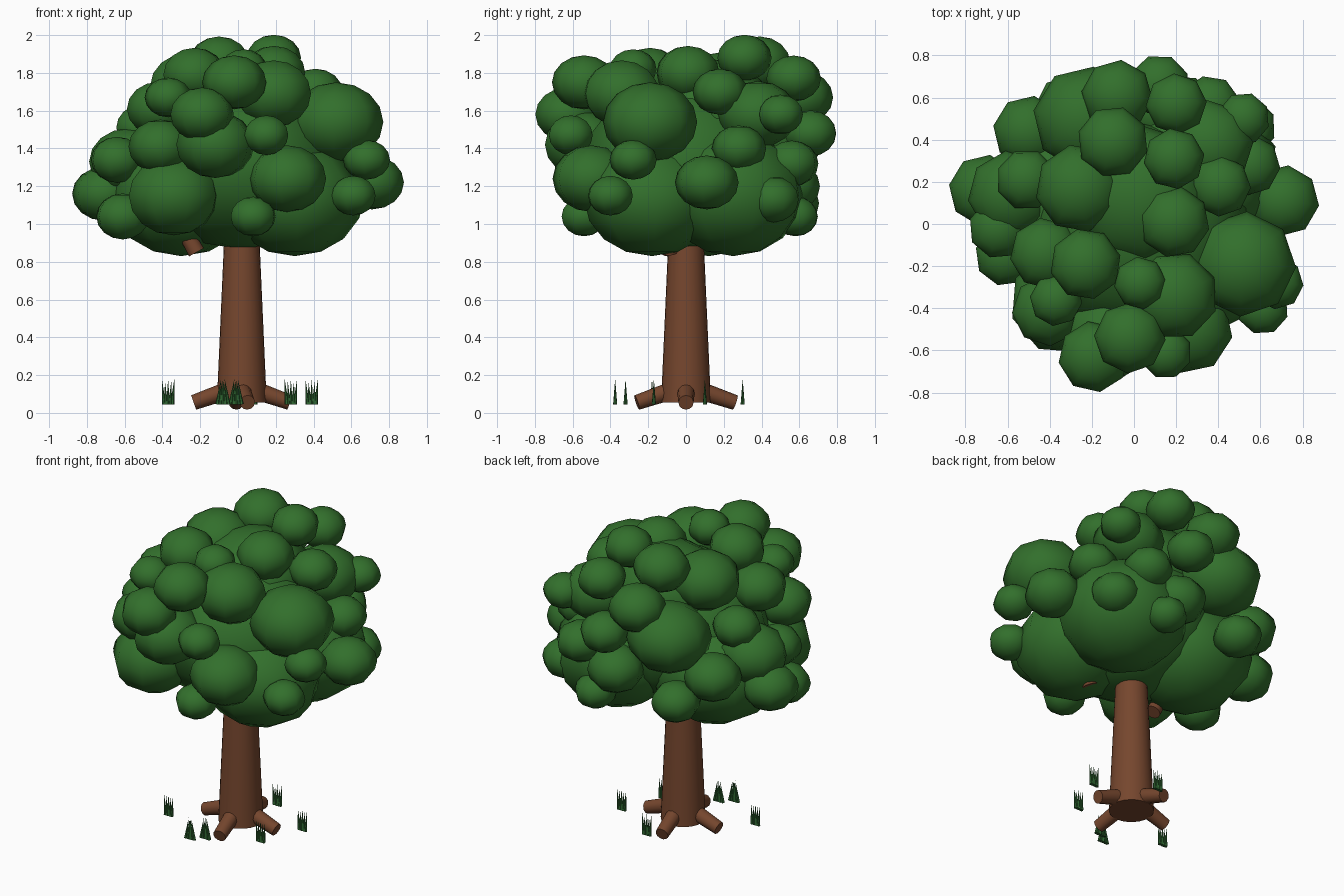
import bpy, math, random
from mathutils import Vector

random.seed(4)


def material(name, rgb):
    m = bpy.data.materials.new(name)
    m.diffuse_color = (*rgb, 1)
    return m


LEAF = material("leaf green", (0.032, 0.16, 0.025))
BARK = material("bark brown", (0.18, 0.062, 0.027))
GRASS = material("grass green", (0.027, 0.13, 0.03))


def finish(name, mat, angle):
    o = bpy.context.object
    o.name = name
    o.data.materials.append(mat)
    bpy.ops.object.shade_smooth_by_angle(angle=math.radians(angle))


def rod(name, a, b, r1, r2, mat, sides):
    """Tapered cylinder from a (radius r1) to b (radius r2)."""
    a, b = Vector(a), Vector(b)
    d = b - a
    bpy.ops.mesh.primitive_cone_add(vertices=sides, radius1=r1, radius2=r2,
                                    depth=d.length, location=(a + b) / 2)
    bpy.context.object.rotation_euler = d.to_track_quat('Z', 'Y').to_euler()
    finish(name, mat, 50)


def clump(name, place, r):
    """Slightly squashed low-poly ball of leaves."""
    bpy.ops.mesh.primitive_uv_sphere_add(segments=8, ring_count=8, radius=r,
                                         location=place)
    o = bpy.context.object
    o.scale.z = 0.84
    o.rotation_euler.z = random.uniform(0, math.pi / 4)
    finish(name, LEAF, 80)


# Inner crown: one big mass, a cap and three low lobes
clump("crown_middle", (0.02, -0.02, 1.31), 0.53)
clump("crown_cap", (0.03, 0.13, 1.58), 0.35)
for x, y, r in ((0.3, 0.25, 0.39), (-0.3, 0.12, 0.385), (0.3, -0.18, 0.36)):
    clump("crown_lobe", (x, y, 0.83 + r * 0.84), r)

# Outer leaf clumps, grouped by size
sizes = {
    0.25: [(-.34, -.37, 1.15), (.52, -.19, 1.54), (-.23, .5, 1.48)],
    0.21: [(.26, -.5, 1.24), (-.12, -.54, 1.42), (.19, -.34, 1.69),
           (-.26, .17, 1.73), (-.58, .14, 1.33), (.36, .38, 1.58)],
    0.17: [(-.19, -.63, 1.58), (-.02, -.54, 1.75), (.71, .11, 1.22),
           (-.71, .16, 1.16), (-.5, .44, 1.27), (-.42, -.14, 1.61),
           (-.23, -.19, 1.79), (-.1, .39, 1.85), (.19, .01, 1.8),
           (-.08, .61, 1.67), (.12, .54, 1.2), (-.41, -.41, 1.41)],
    0.145: [(-.64, -.02, 1.34), (-.61, -.15, 1.04), (-.51, .21, 1.51),
            (.19, .31, 1.88), (.12, .66, 1.48), (.2, .57, 1.77),
            (.41, .18, 1.7), (.55, .28, 1.4), (.53, .46, 1.13),
            (.36, .56, 1.32), (-.32, .56, 1.11)],
    0.125: [(.61, -.4, 1.15), (.68, -.28, 1.34), (-.37, -.36, 1.67),
            (.15, -.61, 1.47), (.08, -.54, 1.04), (.52, .5, 1.58),
            (.24, .58, 1.04), (.03, -.28, 1.82)],
}
for r, places in sizes.items():
    for p in places:
        clump("leaf_clump", p, r)

# Trunk, with two branches that just poke out under the crown
rod("trunk", (0.02, 0, 0.055), (0.02, 0, 1.0), 0.132, 0.09, BARK, 24)
for s in (-1, 1):
    rod("branch", (0.02 + s * 0.24, -0.09, 0.85), (s * 0.36, -0.09, 1.1),
        0.045, 0.035, BARK, 12)

# Four roots
for k in range(4):
    dx, dy = math.cos(k * math.pi / 2), math.sin(k * math.pi / 2)
    rod("root", (0.02 + dx * 0.07, dy * 0.07, 0.12),
        (0.02 + dx * 0.255 - dy * 0.03, dy * 0.26, 0.055),
        0.048, 0.04, BARK, 12)

# Grass tufts: thin blades in a row, fanned in or out
for x, y in ((-.37, -.18), (-.08, -.375), (-.01, -.32),
             (.28, -.17), (.39, .1), (.07, .3)):
    fan = 0.3 if y < -0.3 else 1.5
    for k in range(5):
        off = (k - 2) * (0.015 if y < -0.3 else 0.011)
        rod("grass_blade", (x + off, y, 0.045),
            (x + off * fan, y, 0.18 - 0.015 * (k % 2)), 0.011, 0, GRASS, 6)
